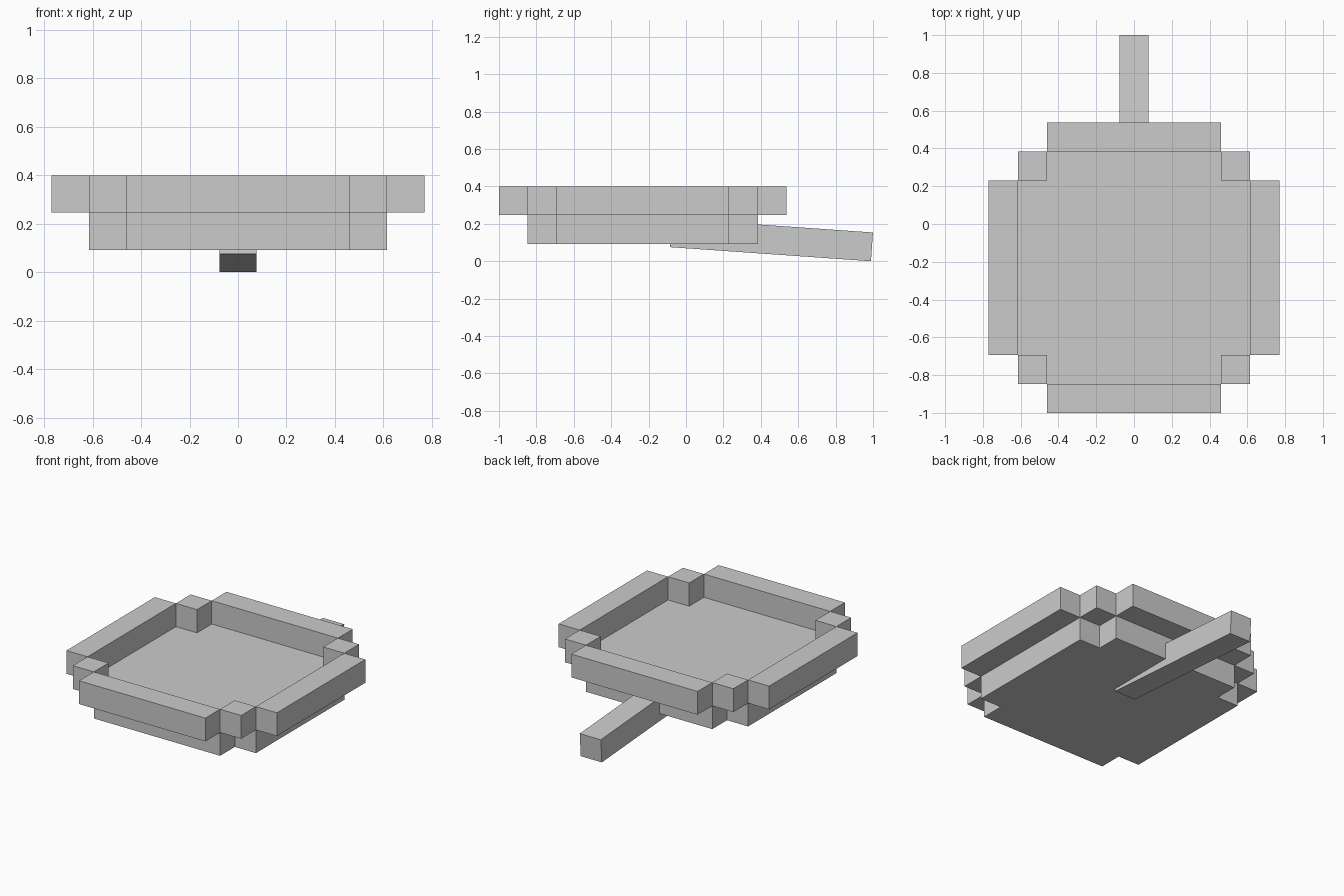
import bpy, bmesh, math
from mathutils import Matrix, Vector

if "Cube" in bpy.data.objects:
    bpy.data.objects.remove(bpy.data.objects["Cube"])

U = 2 / 13          # block unit
CY = -1 + 5 * U     # pan centre in y
Z0 = 0.092          # underside of the pan
Z1 = Z0 + U         # pan floor


def finish(name, bm):
    bmesh.ops.recalc_face_normals(bm, faces=bm.faces)
    me = bpy.data.meshes.new(name)
    bm.to_mesh(me)
    bm.free()
    ob = bpy.data.objects.new(name, me)
    bpy.context.collection.objects.link(ob)
    return ob


def box(name, center, size, tilt=0):
    bm = bmesh.new()
    bmesh.ops.create_cube(bm, size=1, matrix=Matrix.Diagonal((*size, 1)))
    ob = finish(name, bm)
    ob.location = center
    ob.rotation_euler.x = tilt
    return ob


# Base: square slab with notched corners
bm = bmesh.new()
a, b = 3 * U, 4 * U
quarter = [(b, a), (a, a), (a, b)]
pts = []
for k in range(4):
    rot = Matrix.Rotation(k * math.pi / 2, 2)
    pts += [rot @ Vector(p) for p in quarter]
face = bm.faces.new([bm.verts.new((p.x, p.y + CY, Z0)) for p in pts])
ext = bmesh.ops.extrude_face_region(bm, geom=[face], use_keep_orig=True)
bmesh.ops.translate(bm, vec=(0, 0, U),
                    verts=[v for v in ext["geom"] if isinstance(v, bmesh.types.BMVert)])
finish("pan_base", bm)

# Rim: four long bars and four corner blocks
zr = Z1 + U / 2
for s, side, end in ((-1, "left", "front"), (1, "right", "back")):
    box(f"rim_{side}", (s * 4.5 * U, CY, zr), (U, 6 * U, U))
    box(f"rim_{end}", (0, CY + s * 4.5 * U, zr), (6 * U, U, U))
    for t, end2 in ((-1, "front"), (1, "back")):
        box(f"rim_corner_{end2}_{side}", (s * 3.5 * U, CY + t * 3.5 * U, zr), (U, U, U))

# Handle: drooping bar that runs into the base
box("handle", (0, 0.457, 0.1144), (U, 7 * U, U), math.radians(-4))
